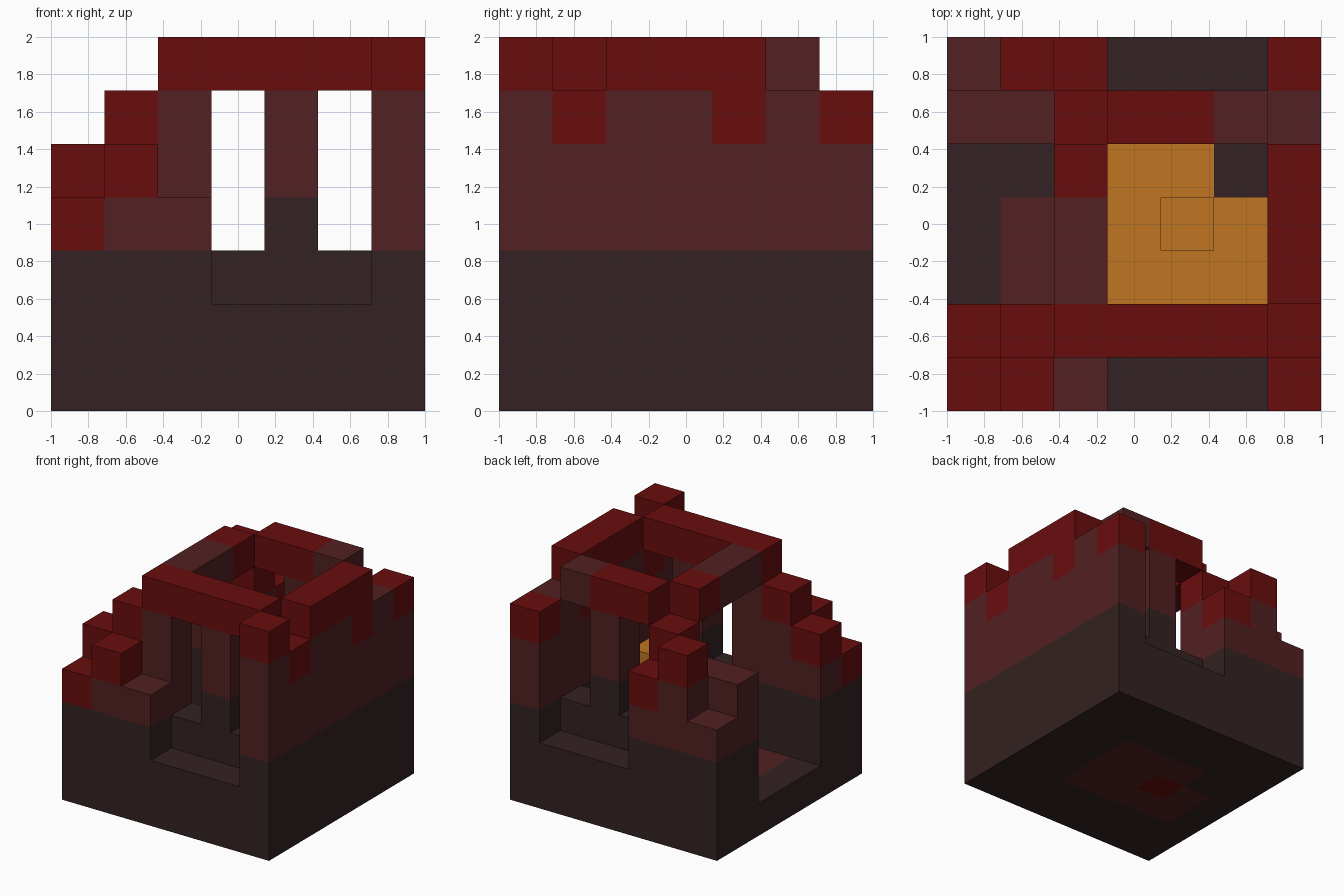
import bpy
import bmesh
from mathutils import Vector

cube = bpy.data.objects.get("Cube")
if cube:
    bpy.data.objects.remove(cube)

U = 2 / 7  # edge of one block


def material(name, rgb):
    m = bpy.data.materials.new(name)
    m.use_nodes = True
    col = (*rgb, 1)
    m.diffuse_color = col
    bsdf = m.node_tree.nodes["Principled BSDF"]
    bsdf.inputs["Base Color"].default_value = col
    bsdf.inputs["Roughness"].default_value = 0.9
    return m


DARK = material("dark stone", (0.034, 0.016, 0.016))
MAROON = material("maroon brick", (0.084, 0.015, 0.016))
RED = material("deep red", (0.144, 0.004, 0.004))
ORANGE = material("molten orange", (0.527, 0.178, 0.016))


def block(name, mat, x, y, z):
    """Box given as (start, end) block counts from the front left corner."""
    lo = Vector((x[0] - 3.5, y[0] - 3.5, z[0])) * U
    hi = Vector((x[1] - 3.5, y[1] - 3.5, z[1])) * U
    bm = bmesh.new()
    bmesh.ops.create_cube(bm, size=1)
    for v in bm.verts:
        v.co = [(lo[i] + hi[i]) / 2 + v.co[i] * (hi[i] - lo[i]) for i in range(3)]
    me = bpy.data.meshes.new(name)
    bm.to_mesh(me)
    bm.free()
    me.materials.append(mat)
    ob = bpy.data.objects.new(name, me)
    bpy.context.collection.objects.link(ob)


def column(name, x, y, cap, top):
    """Wall column: maroon from the base up to cap, red from cap to top."""
    if cap > 3:
        block(name + "_wall", MAROON, (x, x + 1), (y, y + 1), (3, cap))
    if top > cap:
        block(name + "_cap", RED, (x, x + 1), (y, y + 1), (cap, top))


# Base, window sill and window pillar, mirrored front to back
for side in ("front", "back"):
    def depth(a, b):
        return (a, b) if side == "front" else (7 - b, 7 - a)
    block(side + "_base", DARK, (0, 7), depth(0, 2), (0, 2))
    block(side + "_base_left", DARK, (0, 3), depth(0, 2), (2, 3))
    block(side + "_base_right", DARK, (6, 7), depth(0, 2), (2, 3))
    block(side + "_window_sill", DARK, (3, 6), depth(1, 2), (2, 3))
    block(side + "_pillar_foot", DARK, (4, 5), depth(1, 2), (3, 4))
    block(side + "_pillar", MAROON, (4, 5), depth(1, 2), (4, 6))

# Right base, doorstep on the open side, floor
block("right_base", DARK, (6, 7), (2, 5), (0, 3))
block("right_footing", DARK, (5, 6), (2, 5), (0, 1))
block("doorstep", DARK, (0, 1), (2, 5), (0, 1))
block("doorstep_corner", DARK, (1, 2), (4, 5), (0, 1))
block("floor_entry", MAROON, (1, 2), (2, 4), (0, 1))
block("floor_front", MAROON, (2, 5), (2, 3), (0, 1))
block("floor_back", MAROON, (2, 5), (4, 5), (0, 1))
block("floor_middle", MAROON, (3, 5), (3, 4), (0, 1))
block("floor_center", RED, (2, 3), (3, 4), (0, 1))

# Molten pool with its raised core
block("pool", ORANGE, (3, 5), (2, 5), (1, 2))
block("pool_side", ORANGE, (5, 6), (2, 4), (1, 2))
block("pool_core", ORANGE, (4, 5), (3, 4), (2, 4))
block("pool_stone", DARK, (5, 6), (4, 5), (1, 2))

# Stepped corner walls: x, y, start of red, top
for name, x, y, cap, top in (
    ("front_left_a", 0, 0, 3, 4), ("front_left_b", 1, 0, 4, 5),
    ("front_left_c", 2, 0, 4, 4), ("front_left_d", 0, 1, 4, 5),
    ("front_left_e", 1, 1, 5, 6), ("front_left_f", 2, 1, 6, 6),
    ("back_left_a", 0, 6, 4, 4), ("back_left_b", 1, 6, 5, 6),
    ("back_left_c", 2, 6, 4, 5), ("back_left_d", 0, 5, 5, 5),
    ("back_left_e", 1, 5, 5, 5), ("back_left_f", 2, 5, 5, 6),
):
    column(name, x, y, cap, top)

# Right wall, from front to back
for y, (cap, top) in enumerate(((6, 7), (5, 6), (6, 7), (6, 7), (5, 7), (6, 6), (5, 6))):
    column("right_" + str(y), 6, y, cap, top)

# Ring of top beams
block("front_beam", RED, (2, 6), (1, 2), (6, 7))
block("left_beam", MAROON, (2, 3), (2, 4), (6, 7))
block("left_beam_end", RED, (2, 3), (4, 5), (6, 7))
block("back_beam", RED, (3, 5), (5, 6), (6, 7))
block("back_beam_end", MAROON, (5, 6), (5, 6), (6, 7))
